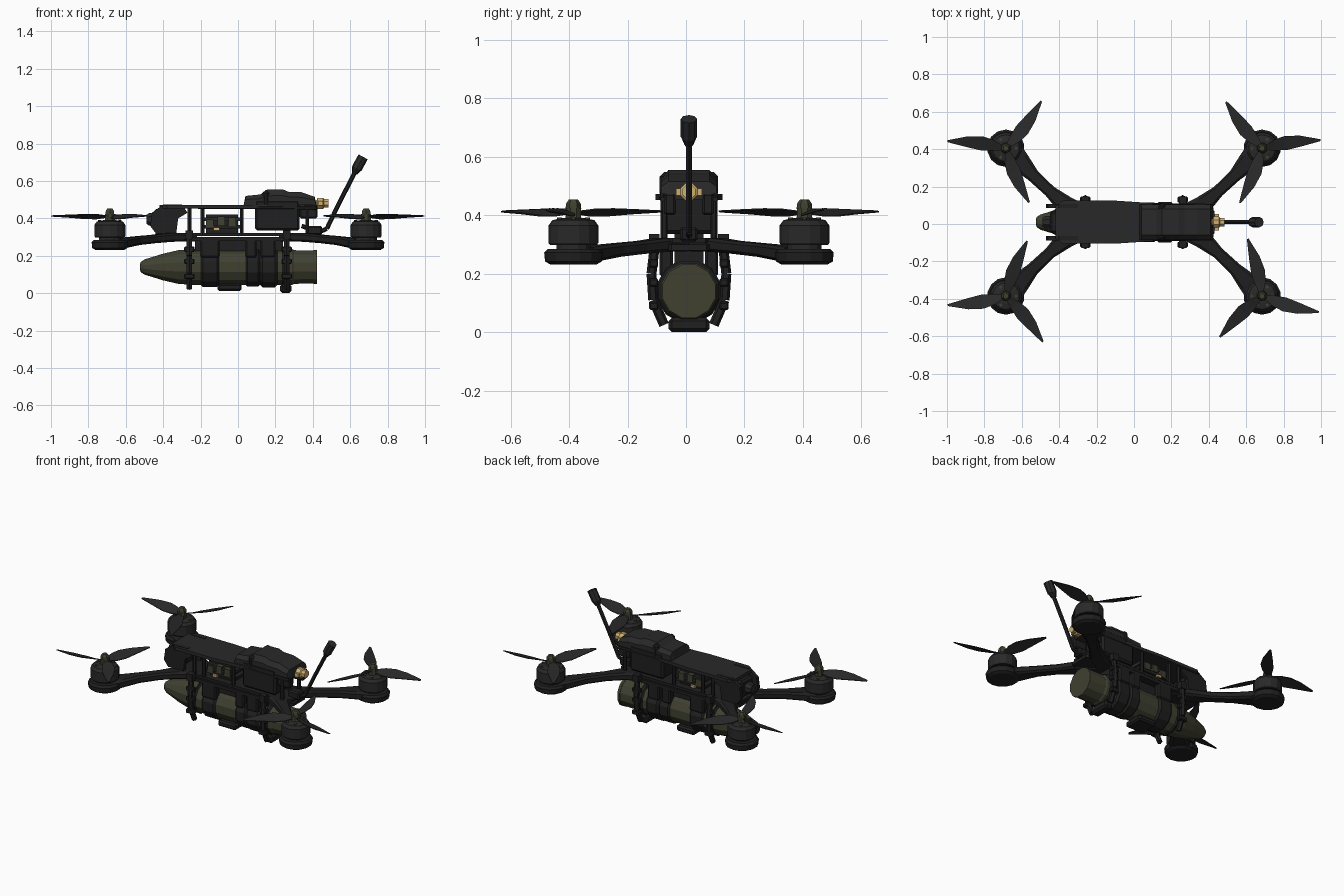
import bpy, bmesh, math
from mathutils import Vector, Matrix

if "Cube" in bpy.data.objects:
    bpy.data.objects.remove(bpy.data.objects["Cube"])

Y0 = 0.01  # centre line of the body


def material(name, rgb):
    m = bpy.data.materials.new(name)
    m.diffuse_color = (*rgb, 1)
    m.use_nodes = True
    m.node_tree.nodes["Principled BSDF"].inputs["Base Color"].default_value = m.diffuse_color
    return m


BLACK = material("matt black", (0.014, 0.014, 0.015))
DARK = material("dark grey", (0.022, 0.022, 0.023))
OLIVE = material("olive", (0.050, 0.052, 0.030))
GOLD = material("gold", (0.62, 0.43, 0.16))


def finish(name, bm, mat):
    bmesh.ops.recalc_face_normals(bm, faces=bm.faces)
    me = bpy.data.meshes.new(name)
    bm.to_mesh(me)
    bm.free()
    me.materials.append(mat)
    ob = bpy.data.objects.new(name, me)
    bpy.context.collection.objects.link(ob)
    return ob


def loft(name, rings, mat):
    """Skin a list of equal-length rings and cap both ends."""
    bm = bmesh.new()
    vs = [[bm.verts.new(p) for p in r] for r in rings]
    n = len(vs[0])
    for a, b in zip(vs, vs[1:]):
        for i in range(n):
            bm.faces.new((a[i], a[(i + 1) % n], b[(i + 1) % n], b[i]))
    bm.faces.new(vs[0])
    bm.faces.new(vs[-1])
    return finish(name, bm, mat)


def box(name, x, y, z, mat=BLACK, bevel=0.0):
    """Box from ranges; y is measured from the body centre line."""
    bm = bmesh.new()
    bmesh.ops.create_cube(bm, size=1)
    for v in bm.verts:
        v.co = Vector([r[0] + (c + 0.5) * (r[1] - r[0]) for r, c in zip((x, y, z), v.co)])
        v.co.y += Y0
    if bevel:
        bmesh.ops.bevel(bm, geom=bm.edges[:], offset=bevel, segments=1, affect='EDGES')
    return finish(name, bm, mat)


def lathe_x(name, prof, z, mat, n=12, yc=Y0):
    turn = [2 * math.pi * (i + 0.5) / n for i in range(n)]
    return loft(name, [[(x, yc + r * math.cos(a), z + r * math.sin(a)) for a in turn] for x, r in prof], mat)


def lathe_z(name, prof, cx, cy, mat, n=12):
    turn = [2 * math.pi * (i + 0.5) / n for i in range(n)]
    return loft(name, [[(cx + r * math.cos(a), cy + r * math.sin(a), z) for a in turn] for z, r in prof], mat)


def rod(name, p, q, r, mat=BLACK, n=6, r2=None):
    p, q = Vector(p), Vector(q)
    d = q - p
    bm = bmesh.new()
    bmesh.ops.create_cone(bm, cap_ends=True, segments=n, radius1=r, radius2=r2 or r, depth=d.length,
                          matrix=Matrix.Translation((p + q) / 2) @ d.to_track_quat('Z', 'Y').to_matrix().to_4x4())
    return finish(name, bm, mat)


def prism(name, outline, y, mat=BLACK):
    """x-z outline extruded across y."""
    return loft(name, [[(x, Y0 + yy, z) for x, z in outline] for yy in y], mat)


# slung cylinder with tapered nose
lathe_x("cylinder_body", [(-0.52, 0.028), (-0.50, 0.042), (-0.40, 0.074), (-0.32, 0.093), (-0.24, 0.099),
                          (0.29, 0.099), (0.30, 0.093), (0.42, 0.091)], 0.14, OLIVE)
lathe_x("nose_cap", [(-0.523, 0.02), (-0.515, 0.024)], 0.14, DARK, 8)
lathe_x("tail_rim", [(0.405, 0.094), (0.422, 0.094)], 0.14, OLIVE)

# wrap bands round the cylinder
for i, (a, b, r) in enumerate([(-0.27, -0.24, 0.106), (-0.20, -0.10, 0.110), (0.04, 0.12, 0.109),
                               (0.12, 0.21, 0.112), (0.235, 0.275, 0.107)]):
    lathe_x(f"wrap_band_{i}", [(a, r - 0.012), (a + 0.012, r), (b - 0.012, r), (b, r - 0.012)], 0.14, BLACK)
box("front_buckle", (-0.11, 0.02), (-0.065, 0.065), (0.012, 0.05), BLACK, 0.01)
box("rear_foot", (0.225, 0.285), (-0.07, 0.07), (0.0, 0.05), BLACK, 0.012)

# side clamps hanging from the frame
for s in (-1, 1):
    for x in (-0.26, 0.26):
        pts = [(x, Y0 + s * 0.115, 0.31), (x, Y0 + s * 0.128, 0.2), (x, Y0 + s * 0.122, 0.11), (x, Y0 + s * 0.085, 0.025)]
        for i in range(3):
            rod(f"clamp_strut_{i}", pts[i], pts[i + 1], 0.017)
        for z in (0.09, 0.17, 0.235):
            ys = sorted((s * 0.105, s * 0.136))
            box("clamp_lug", (x - 0.028, x + 0.028), ys, (z - 0.014, z + 0.014), BLACK, 0.005)
        ys = sorted((s * 0.10, s * 0.137))
        box("clamp_head", (x - 0.02, x + 0.02), ys, (0.29, 0.335))
    for a, b in ((-0.20, -0.10), (0.04, 0.10), (0.12, 0.20)):
        ys = sorted((s * 0.055, s * 0.1))
        box("hanger", (a, b), ys, (0.19, 0.30), BLACK, 0.008)
box("saddle", (-0.23, 0.24), (-0.05, 0.05), (0.225, 0.29))

# frame plates
for name, z, w, x0, x1 in (("lower_plate", (0.28, 0.30), 0.10, -0.43, 0.43), ("middle_plate", (0.305, 0.322), 0.095, -0.44, 0.42)):
    out = [(x0, -w * .6), (x0 + .06, -w), (x1 - .06, -w), (x1, -w * .6), (x1, w * .6), (x1 - .06, w), (x0 + .06, w), (x0, w * .6)]
    loft(name, [[(x, y + Y0, zz) for x, y in out] for zz in z], BLACK)
top = [(-0.42, -0.085), (-0.38, -0.115), (-0.1, -0.115), (0.05, -0.105), (0.42, -0.08),
       (0.42, 0.08), (0.05, 0.105), (-0.1, 0.115), (-0.38, 0.115), (-0.42, 0.085)]
loft("top_plate", [[(x, y + Y0, z) for x, y in top] for z in (0.452, 0.472)], DARK)

# front cheeks and camera
for s in (-1, 1):
    prism("front_cheek", [(-0.47, 0.36), (-0.46, 0.43), (-0.40, 0.474), (-0.30, 0.474), (-0.27, 0.43),
                          (-0.32, 0.40), (-0.33, 0.32), (-0.44, 0.32)], (s * 0.075, s * 0.098))
box("camera_body", (-0.45, -0.34), (-0.06, 0.06), (0.34, 0.45), BLACK, 0.012)
lathe_x("camera_lens", [(-0.49, 0.026), (-0.475, 0.036), (-0.44, 0.036)], 0.395, DARK, 8)

# standoffs and electronics between the plates
for s in (-1, 1):
    for x in (-0.26, -0.19, 0.02, 0.37):
        rod("standoff", (x, Y0 + s * 0.085, 0.31), (x, Y0 + s * 0.085, 0.46), 0.012)
    for x, z in ((-0.15, 0.37), (-0.09, 0.385), (-0.03, 0.38)):
        ys = sorted((s * 0.05, s * 0.08))
        box("circuit_part", (x - 0.02, x + 0.02), ys, (z - 0.02, z + 0.025), OLIVE)
    ys = sorted((s * 0.065, s * 0.088))
    box("gold_contact", (-0.13, -0.10), ys, (0.335, 0.35), GOLD)
    rod("side_cable", (-0.38, Y0 + s * 0.1, 0.462), (0.42, Y0 + s * 0.09, 0.455), 0.009)
box("circuit_stack_lower", (-0.20, 0.03), (-0.075, 0.075), (0.345, 0.365), BLACK)
box("circuit_stack_upper", (-0.18, 0.02), (-0.07, 0.07), (0.385, 0.405), DARK)
box("circuit_core", (-0.17, 0.0), (-0.05, 0.05), (0.32, 0.42), BLACK)

# rear pack with shaped lid
box("rear_pack", (0.09, 0.33), (-0.098, 0.098), (0.335, 0.50), BLACK, 0.012)
for i, w in enumerate((0.07,)):
    lid = [(0.03, 0.472), (0.04, 0.52), (0.12, 0.528), (0.15, 0.553), (0.24, 0.555), (0.27, 0.542),
           (0.34, 0.54), (0.41, 0.515), (0.42, 0.472)]
    rings = []
    for y, k in ((-0.095, 0.6), (-0.07, 1.0), (0.07, 1.0), (0.095, 0.6)):
        rings.append([(x, Y0 + y, 0.472 + (z - 0.472) * k) for x, z in lid])
    loft("pack_lid", rings, DARK)
box("lid_strap", (0.13, 0.17), (-0.1, 0.1), (0.46, 0.548), BLACK, 0.015)
for s in (-1, 1):
    ys = sorted((s * 0.045, s * 0.085))
    box("rear_prong", (0.33, 0.425), ys, (0.40, 0.475), BLACK, 0.008)

# gold plug
lathe_x("gold_plug", [(0.40, 0.018), (0.42, 0.018), (0.425, 0.032), (0.455, 0.032), (0.46, 0.025), (0.485, 0.025)], 0.48, GOLD, 8)
for s in (-1, 1):
    box("gold_lug", (0.43, 0.455), (s * 0.03 - 0.014, s * 0.03 + 0.014), (0.468, 0.492), GOLD)

# rear antenna
mast = [(0.34, Y0, 0.36), (0.43, Y0, 0.325), (0.475, Y0, 0.345), (0.535, Y0, 0.47), (0.632, Y0, 0.66)]
for i in range(4):
    rod(f"antenna_mast_{i}", mast[i], mast[i + 1], 0.012)
rod("antenna_neck", (0.622, Y0, 0.64), (0.635, Y0, 0.668), 0.015, BLACK, 8, 0.027)
rod("antenna_cap", (0.635, Y0, 0.667), (0.669, Y0, 0.729), 0.028, DARK, 8)
box("antenna_base", (0.37, 0.45), (-0.03, 0.03), (0.31, 0.36), BLACK, 0.008)


def blade(cx, cy, ang, hand):
    rings = []
    # radius, width, pitch rise, lag, height
    for r, w, rise, lag, z in ((0.02, 0.026, 0.010, 0.0, 0.41), (0.07, 0.058, 0.024, 0.006, 0.41),
                               (0.13, 0.076, 0.024, 0.008, 0.411), (0.21, 0.058, 0.014, 0.006, 0.413),
                               (0.315, 0.010, 0.003, -0.006, 0.414)):
        ring = []
        for sx, t in ((-0.5, 0.001), (0.5, 0.001), (0.5, -0.003), (-0.5, -0.003)):
            o = (sx * w + lag) * hand
            ring.append((cx + r * math.cos(ang) - o * math.sin(ang), cy + r * math.sin(ang) + o * math.cos(ang),
                         z + sx * rise + t))
        rings.append(ring)
    loft("propeller_blade", rings, DARK)


# arms, motors and propellers; last value is the first blade angle
for sx, sy, a0 in ((-1, 1, 172), (1, 1, 9), (-1, -1, 190), (1, -1, -17)):
    cx, cy = sx * 0.685, Y0 + sy * 0.395
    d = Vector((sx * 0.72, sy * 0.69, 0)).normalized()
    n = Vector((-d.y, d.x, 0))
    rings = []
    for x, y, w, zb, zt in ((0.26, 0.03, 0.06, 0.277, 0.322), (0.37, 0.095, 0.05, 0.275, 0.322), (0.45, 0.165, 0.032, 0.268, 0.312),
                            (0.54, 0.25, 0.035, 0.258, 0.304), (0.61, 0.325, 0.055, 0.245, 0.296), (0.66, 0.37, 0.07, 0.237, 0.29)):
        c = Vector((sx * x, Y0 + sy * y, 0))
        rings.append([c + n * (k * w) + Vector((0, 0, z)) for k, z in ((-1, zb + .01), (-.7, zb), (.7, zb), (1, zb + .01),
                                                                     (1, zt - .01), (.7, zt), (-.7, zt), (-1, zt - .01))])
    loft("arm", rings, BLACK)
    lathe_z("motor_pod", [(0.232, 0.08), (0.242, 0.097), (0.272, 0.1), (0.285, 0.088)], cx, cy, BLACK, 14)
    lathe_z("motor_stator", [(0.28, 0.06), (0.31, 0.06)], cx, cy, DARK)
    lathe_z("motor_bell", [(0.298, 0.08), (0.305, 0.085), (0.365, 0.085), (0.383, 0.072), (0.39, 0.04)], cx, cy, DARK, 14)
    lathe_z("motor_shaft", [(0.385, 0.03), (0.40, 0.028), (0.424, 0.028)], cx, cy, OLIVE, 8)
    lathe_z("propeller_nut", [(0.422, 0.027), (0.44, 0.025), (0.453, 0.016)], cx, cy, OLIVE, 6)
    for k in range(6):  # bell screws
        a = k * math.pi / 3
        px, py = cx + 0.055 * math.cos(a), cy + 0.055 * math.sin(a)
        lathe_z("bell_screw", [(0.375, 0.009), (0.392, 0.009)], px, py, OLIVE, 5)
    for k in range(3):
        blade(cx, cy, math.radians(a0 + 120 * k), sx * sy)
